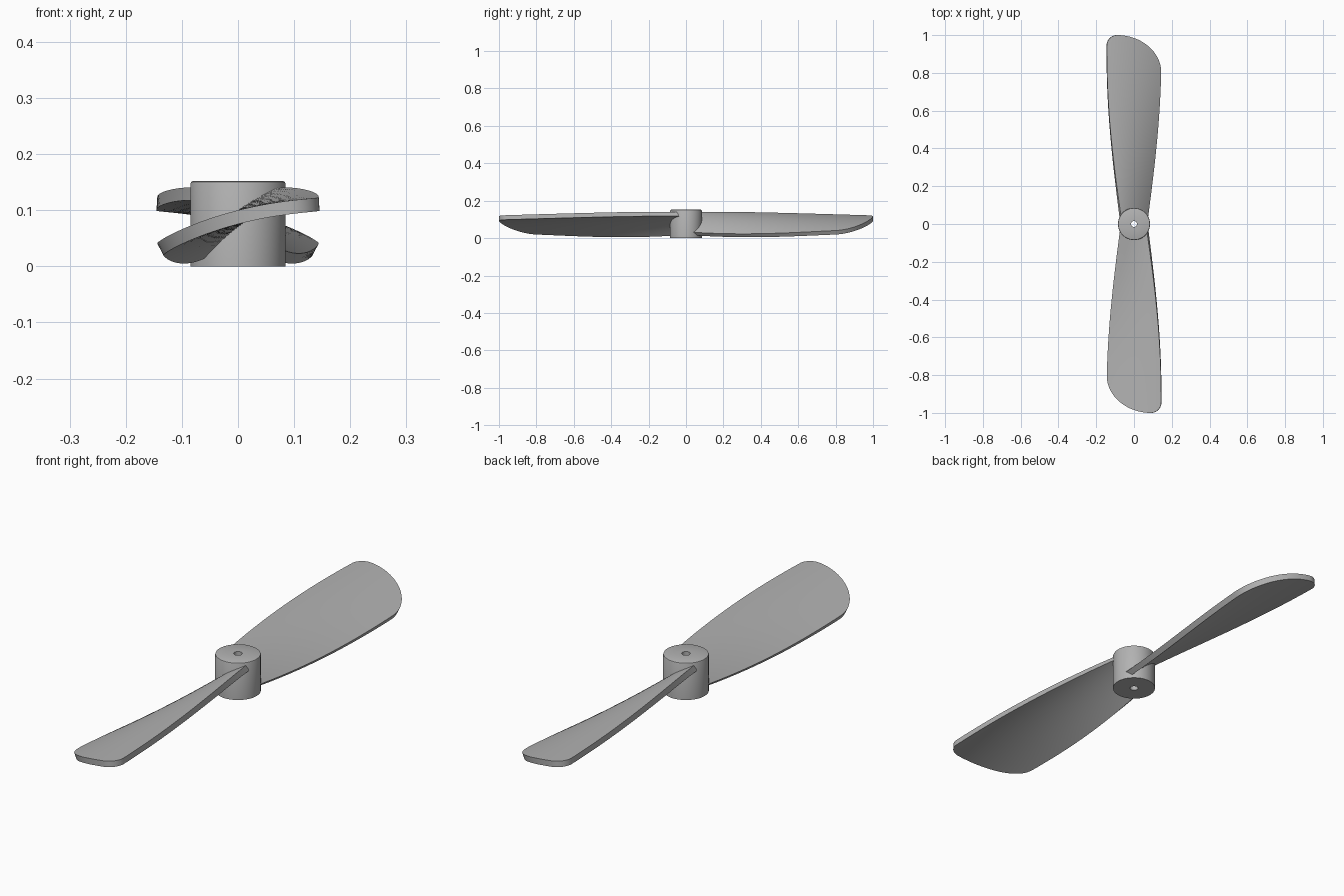
import bpy, bmesh, math
from mathutils import Vector, Matrix

cube = bpy.data.objects.get("Cube")
if cube:
    bpy.data.objects.remove(cube, do_unlink=True)

grey = bpy.data.materials.new("plain grey")
grey.use_nodes = True
grey.diffuse_color = (0.45, 0.45, 0.45, 1)
grey.node_tree.nodes["Principled BSDF"].inputs["Base Color"].default_value = grey.diffuse_color

ROWS, COLS, THICK = 56, 16, 0.024


def finish(name, bm):
    bmesh.ops.recalc_face_normals(bm, faces=bm.faces)
    mesh = bpy.data.meshes.new(name)
    bm.to_mesh(mesh)
    bm.free()
    mesh.materials.append(grey)
    obj = bpy.data.objects.new(name, mesh)
    bpy.context.collection.objects.link(obj)
    bpy.ops.object.select_all(action="DESELECT")
    obj.select_set(True)
    bpy.context.view_layer.objects.active = obj
    bpy.ops.object.shade_smooth_by_angle(angle=math.radians(35))


def corner(r, start, edge, peak):
    """Elliptical rounding of an outline edge from radius start to the tip."""
    s = max(0, (r - start) / (1 - start))
    return peak + (edge - peak) * math.sqrt(1 - s * s)


def blade_section(r):
    """Upper and lower points across the chord at radius r."""
    half = 0.07 + 0.075 * math.sin(math.pi / 2 * min(1, r / 0.9))
    trail = corner(r, 0.8, -half, 0.09)
    lead = corner(r, 0.945, half, 0.09)
    slope = 0.77 - 0.85 * r + 0.33 * r * r
    camber = -2.5 + 3.6 * r - 1.8 * r * r
    lead_slope = max(0, slope + 2 * camber * lead)
    lead -= THICK * math.sin(math.atan(lead_slope)) * 0.8
    upper, lower = [], []
    for j in range(COLS + 1):
        x = trail + (lead - trail) * j / COLS
        z = 0.1 + slope * x + camber * x * x
        tilt = math.atan(slope + 2 * camber * x)
        upper.append(Vector((x, -r, z)))
        lower.append(Vector((x + THICK * math.sin(tilt), -r,
                             max(0.001, z - THICK * math.cos(tilt)))))
    return upper, lower


def add_blade(name, angle):
    bm = bmesh.new()
    turn = Matrix.Rotation(angle, 3, "Z")
    rings = []
    for i in range(ROWS):
        r = 0.03 + 0.97 * math.sin(math.pi / 2 * i / (ROWS - 0.6))
        upper, lower = blade_section(r)
        rings.append([bm.verts.new(turn @ p) for p in upper + lower[::-1]])
    # skin, then strips closing root and tip
    n = len(rings[0])
    for a, b in zip(rings, rings[1:]):
        for j in range(n):
            k = (j + 1) % n
            bm.faces.new((a[j], a[k], b[k], b[j]))
    for ring in (rings[0], rings[-1]):
        for j in range(COLS):
            bm.faces.new((ring[j], ring[j + 1], ring[n - 2 - j], ring[n - 1 - j]))
    finish(name, bm)


add_blade("front_blade", 0)
add_blade("back_blade", math.pi)

# Hub: turned profile with a through bore and a softened top rim
bm = bmesh.new()
R, BORE, TOP = 0.085, 0.016, 0.152
profile = [(BORE, 0), (R, 0), (R, TOP - 0.005), (R - 0.0015, TOP - 0.0015),
           (R - 0.005, TOP), (BORE, TOP)]
verts = [bm.verts.new((x, 0, z)) for x, z in profile]
edges = [bm.edges.new((verts[i - 1], verts[i])) for i in range(len(verts))]
bmesh.ops.spin(bm, geom=verts + edges, cent=(0, 0, 0), axis=(0, 0, 1),
               angle=2 * math.pi, steps=64, use_merge=True)
bmesh.ops.remove_doubles(bm, verts=bm.verts, dist=0.0001)
finish("hub", bm)
